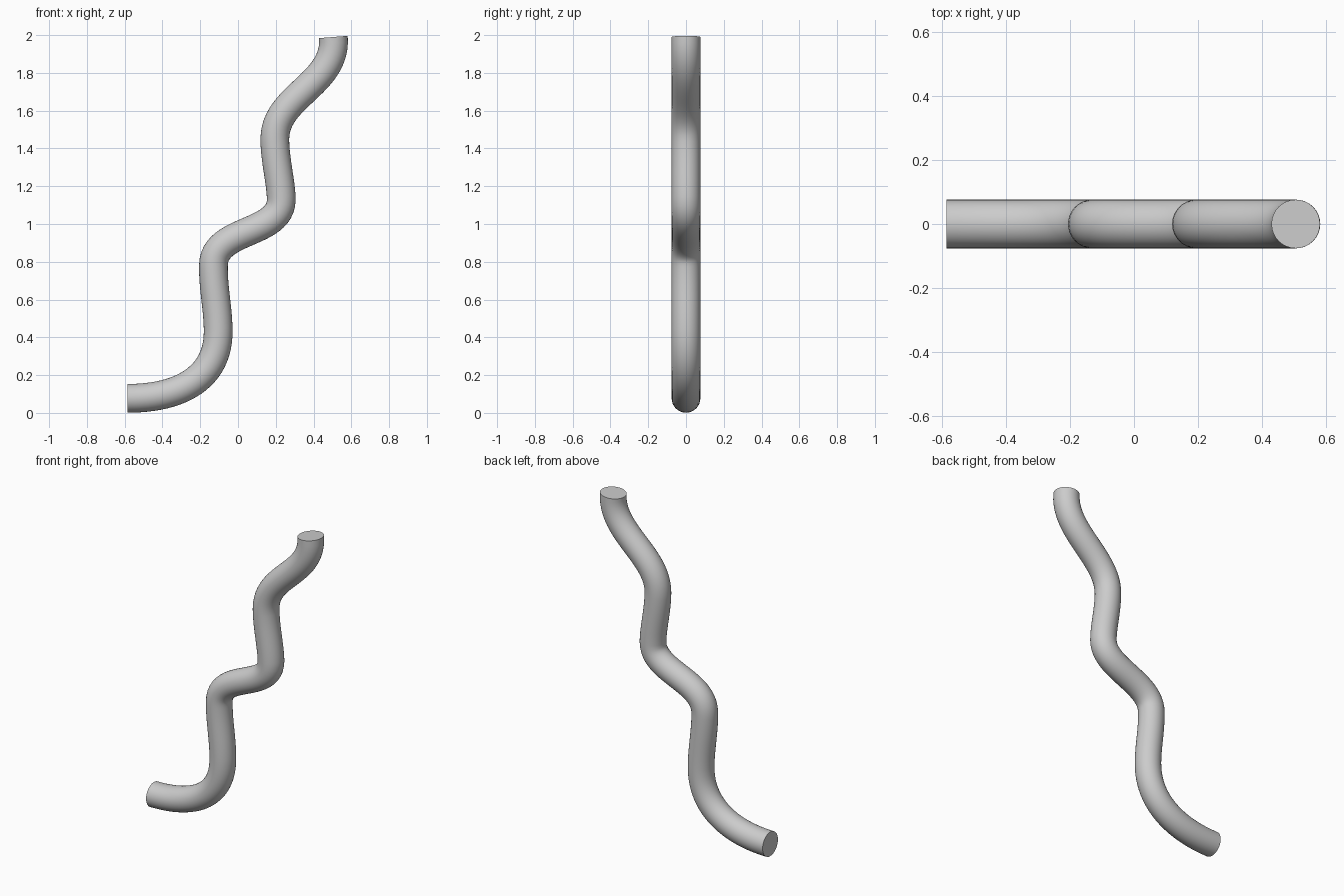
import bpy
import math

cube = bpy.data.objects.get("Cube")
if cube:
    bpy.data.objects.remove(cube, do_unlink=True)

RADIUS = 0.076

# Centre line in the x-z plane: (left handle, point, right handle)
PATH = [
    ((-0.70, 0.077), (-0.585, 0.077), (-0.30, 0.077)),
    ((-0.105, 0.19), (-0.105, 0.43), (-0.105, 0.55)),
    ((-0.132, 0.66), (-0.13, 0.78), (-0.13, 0.98)),
    ((0.23, 0.94), (0.229, 1.13), (0.228, 1.22)),
    ((0.195, 1.34), (0.195, 1.45), (0.195, 1.68)),
    ((0.525, 1.74), (0.505, 1.99), (0.50, 2.05)),
]

# Plain grey
grey = bpy.data.materials.new("Grey")
grey.use_nodes = True
color = (0.6, 0.6, 0.6, 1.0)
grey.diffuse_color = color
grey.node_tree.nodes["Principled BSDF"].inputs["Base Color"].default_value = color

# Round tube swept along the wavy path
curve = bpy.data.curves.new("wavy_tube", "CURVE")
curve.dimensions = "3D"
curve.resolution_u = 24
curve.bevel_depth = RADIUS
curve.bevel_resolution = 14
curve.use_fill_caps = True
spline = curve.splines.new("BEZIER")
spline.bezier_points.add(len(PATH) - 1)
for bp, (left, point, right) in zip(spline.bezier_points, PATH):
    bp.handle_left_type = bp.handle_right_type = "FREE"
    bp.co = (point[0], 0, point[1])
    bp.handle_left = (left[0], 0, left[1])
    bp.handle_right = (right[0], 0, right[1])
curve.materials.append(grey)

tube = bpy.data.objects.new("wavy_tube", curve)
bpy.context.collection.objects.link(tube)
bpy.ops.object.select_all(action="DESELECT")
tube.select_set(True)
bpy.context.view_layer.objects.active = tube

# Solid mesh with smooth sides and crisp flat ends
bpy.ops.object.convert(target="MESH")
bpy.ops.object.shade_smooth_by_angle(angle=math.radians(40))
